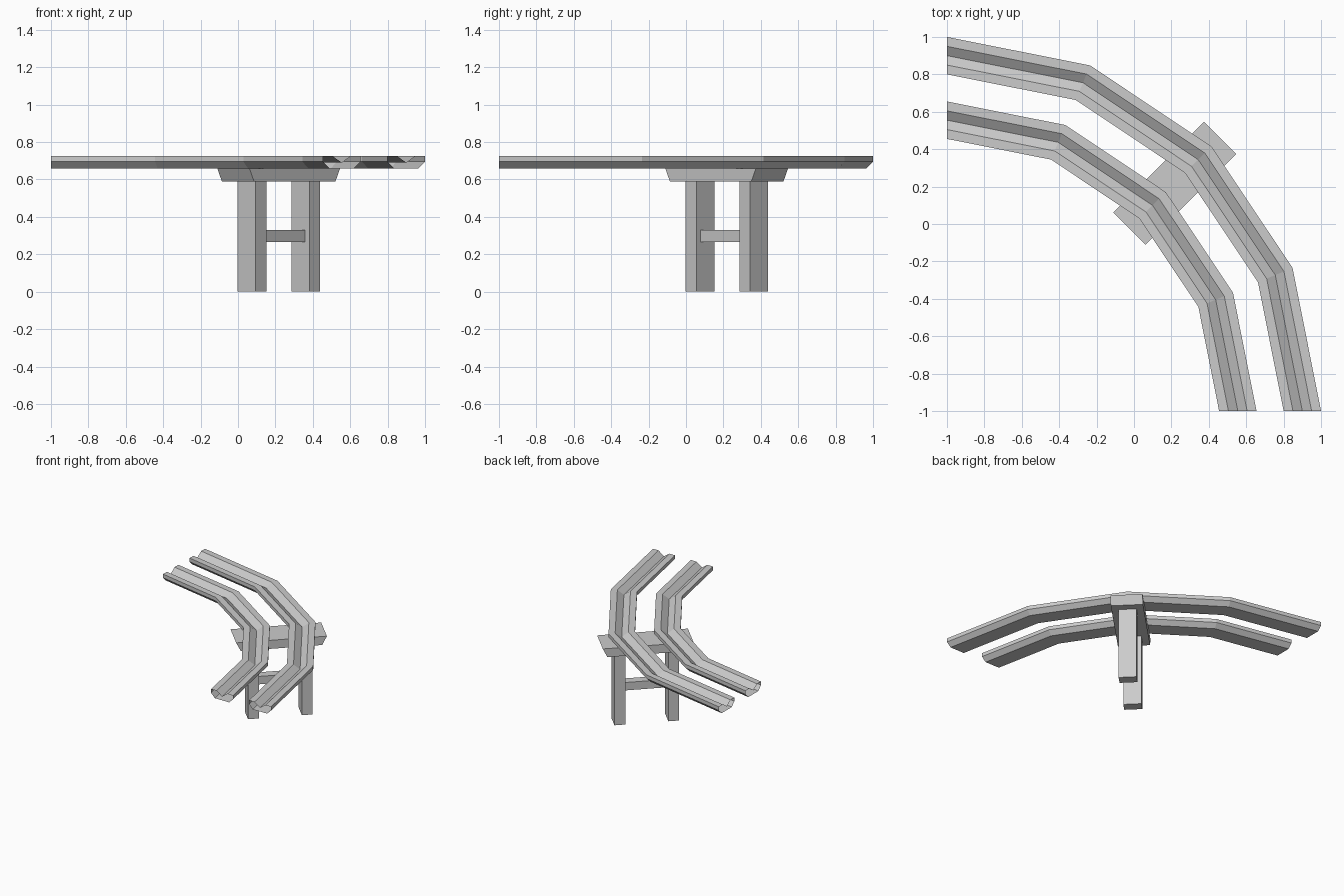
import bpy, bmesh, math
from mathutils import Matrix, Vector

if "Cube" in bpy.data.objects:
    bpy.data.objects.remove(bpy.data.objects["Cube"])

DIAG = math.radians(45)


def make_object(name, bm):
    bmesh.ops.recalc_face_normals(bm, faces=bm.faces)
    mesh = bpy.data.meshes.new(name)
    bm.to_mesh(mesh)
    bm.free()
    obj = bpy.data.objects.new(name, mesh)
    bpy.context.collection.objects.link(obj)
    return obj


def rail(name, radius):
    """Open-ended V-grooved channel swept a quarter turn in four straight steps."""
    half = [(0.0, 0.69), (0.05, 0.725), (0.1, 0.725), (0.1, 0.695), (0.065, 0.66)]
    profile = half + [(-x, z) for x, z in reversed(half[1:])]
    bm = bmesh.new()
    verts = [bm.verts.new((-1 + radius + x, -1, z)) for x, z in profile]
    edges = [bm.edges.new((v, verts[(i + 1) % len(verts)])) for i, v in enumerate(verts)]
    bmesh.ops.spin(bm, geom=verts + edges, cent=(-1, -1, 0), axis=(0, 0, 1),
                   angle=math.pi / 2, steps=4, use_duplicate=False)
    return make_object(name, bm)


def diagonal_box(name, centre, length, width, z0, z1, taper=0.0):
    """Box lying along the x = y diagonal; taper shortens the bottom at each end."""
    bm = bmesh.new()
    bmesh.ops.create_cube(bm, size=1)
    for v in bm.verts:
        low = v.co.z < 0
        reach = length / 2 - (taper if low else 0)
        v.co = Vector((math.copysign(reach, v.co.x), v.co.y * width, z0 if low else z1))
    bm.transform(Matrix.Translation((centre, centre, 0)) @ Matrix.Rotation(DIAG, 4, 'Z'))
    return make_object(name, bm)


# Curved rails
rail("outer_rail", 1.9)
rail("inner_rail", 1.555)

# Trestle support
diagonal_box("crossbeam", 0.2175, 0.686, 0.243, 0.59, 0.66, taper=0.035)
for name, c in (("inner_leg", 0.074), ("outer_leg", 0.362)):
    diagonal_box(name, c, 0.082, 0.136, 0.0, 0.59)
diagonal_box("stretcher", 0.218, 0.33, 0.072, 0.265, 0.33)
